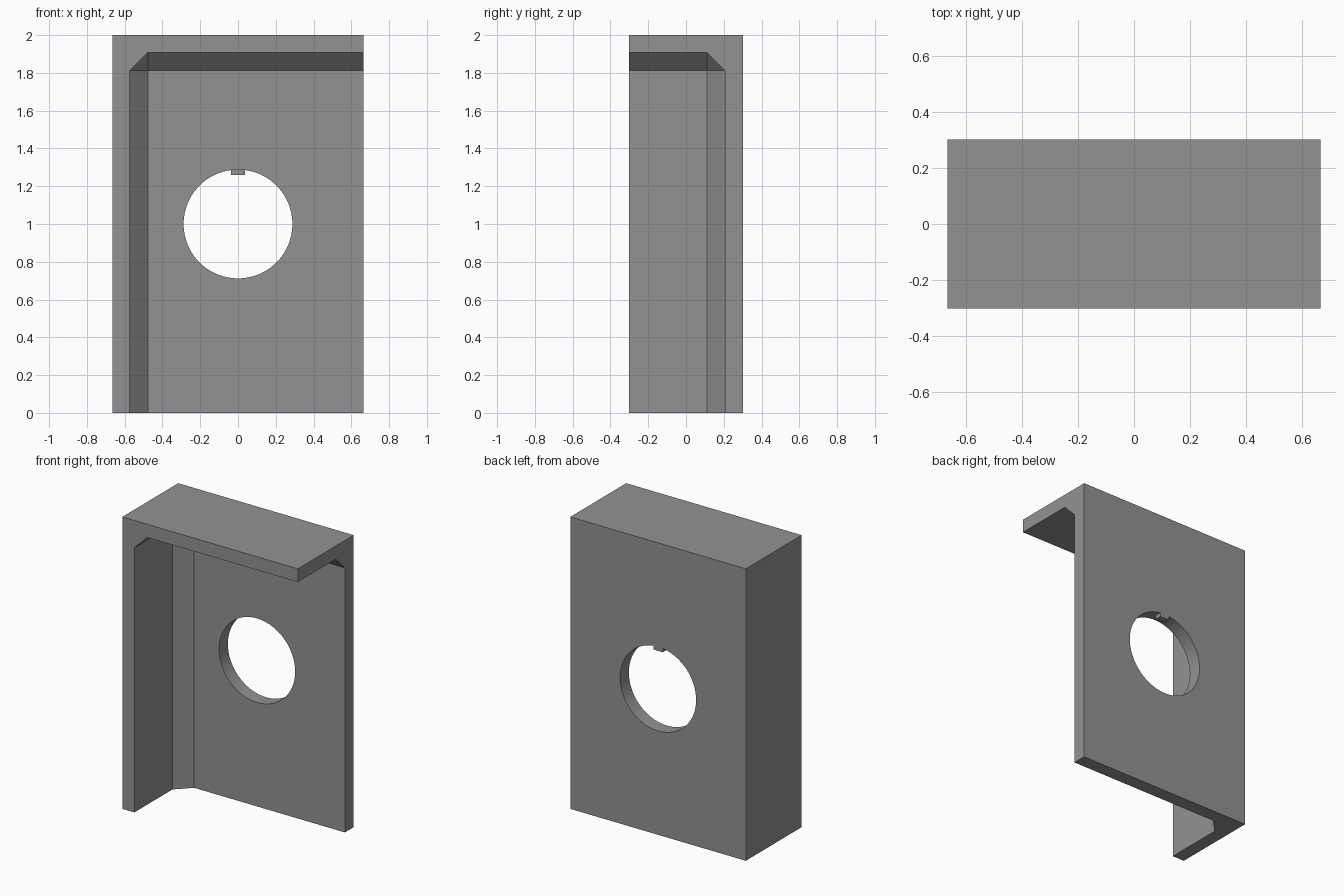
import bpy, bmesh
from mathutils import Vector

if "Cube" in bpy.data.objects:
    bpy.data.objects.remove(bpy.data.objects["Cube"])

grey = bpy.data.materials.new("mid_grey")
grey.diffuse_color = (0.29, 0.29, 0.29, 1)
grey.use_nodes = True
grey.node_tree.nodes["Principled BSDF"].inputs["Base Color"].default_value = grey.diffuse_color


def box(name, lo, hi, chamfer_corner=None, chamfer=0.0):
    """Box between two corners; optionally chamfer the three edges at one corner."""
    bm = bmesh.new()
    bmesh.ops.create_cube(bm, size=1)
    for v in bm.verts:
        v.co = Vector([lo[i] if v.co[i] < 0 else hi[i] for i in range(3)])
    if chamfer_corner:
        c = Vector(chamfer_corner)
        corner = min(bm.verts, key=lambda v: (v.co - c).length)
        bmesh.ops.bevel(bm, geom=list(corner.link_edges), offset=chamfer,
                        offset_type='OFFSET', segments=1, profile=0.5,
                        affect='EDGES')
    bmesh.ops.recalc_face_normals(bm, faces=bm.faces[:])
    mesh = bpy.data.meshes.new(name)
    bm.to_mesh(mesh)
    bm.free()
    mesh.materials.append(grey)
    obj = bpy.data.objects.new(name, mesh)
    bpy.context.collection.objects.link(obj)
    return obj


def cut(obj, cutter):
    """Subtract the cutter from the object and discard it."""
    cutter.hide_render = True
    mod = obj.modifiers.new("cut", 'BOOLEAN')
    mod.operation = 'DIFFERENCE'
    mod.solver = 'EXACT'
    mod.object = cutter
    bpy.context.view_layer.objects.active = obj
    bpy.ops.object.modifier_apply(modifier=mod.name)
    bpy.data.objects.remove(cutter)


# Bracket: back plate, left wall and top wall with chamfered inside corners
bracket = box("bracket", (-0.665, -0.302, 0), (0.665, 0.302, 2))
inner = (-0.574, 0.207, 1.909)
cut(bracket, box("cavity_cutter", (inner[0], -1, -1), (1, inner[1], inner[2]),
                 inner, 0.097))

# Round hole through the back plate
bpy.ops.mesh.primitive_cylinder_add(vertices=96, radius=0.288, depth=1,
                                    location=(0, 0.25, 1),
                                    rotation=(1.5707963, 0, 0))
hole = bpy.context.object
hole.name = "hole_cutter"
hole.data.materials.append(grey)
cut(bracket, hole)

# Small locating key at the top of the hole, flush with the back
key = box("locating_key", (-0.036, 0.257, 1.26), (0.036, 0.302, 1.289))

# Smooth the bore, keep all other edges crisp
bpy.ops.object.select_all(action='DESELECT')
bracket.select_set(True)
bpy.context.view_layer.objects.active = bracket
bpy.ops.object.shade_smooth_by_angle(angle=0.5)
